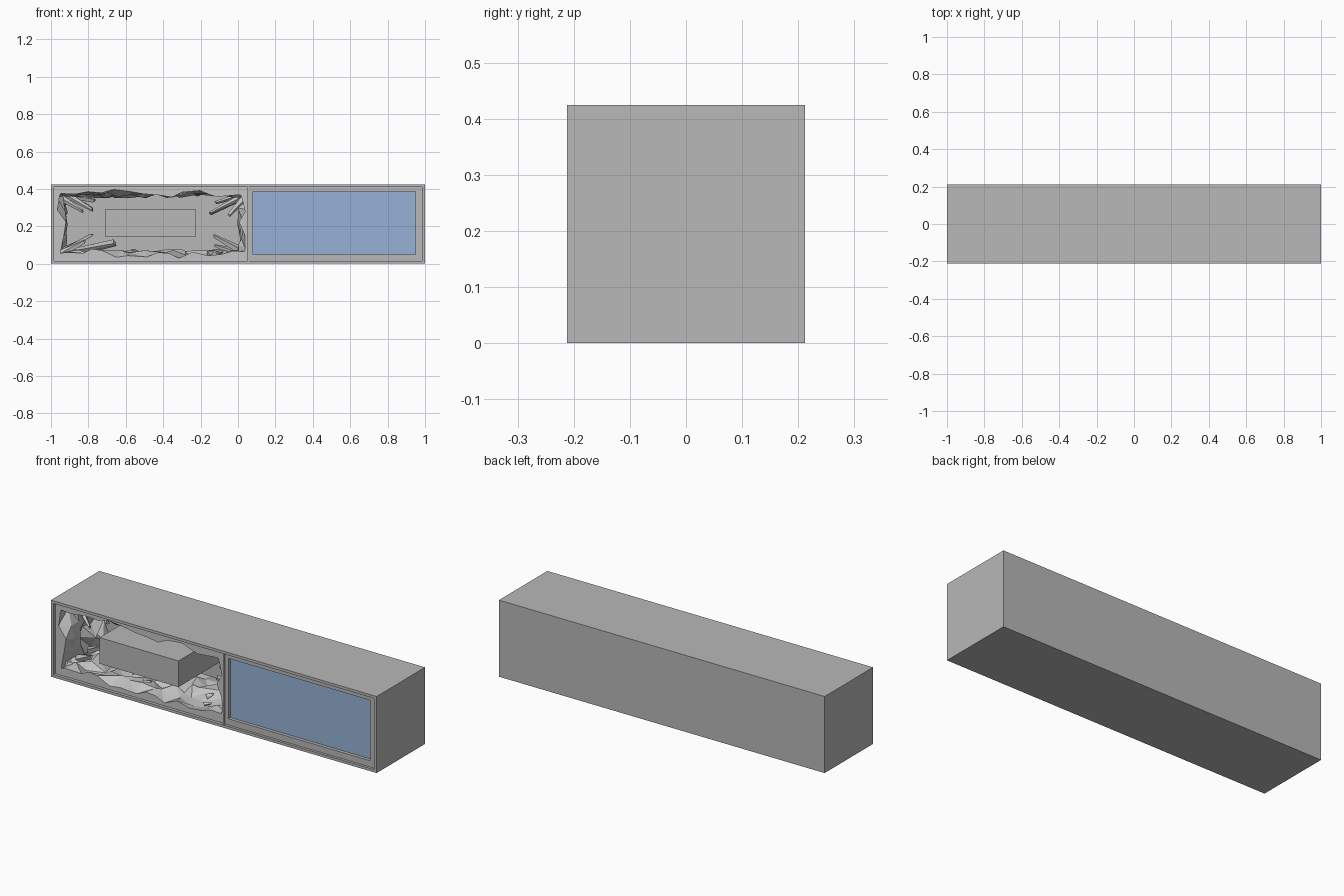
import bpy, bmesh, random
from mathutils import Vector

if "Cube" in bpy.data.objects:
    bpy.data.objects.remove(bpy.data.objects["Cube"])

random.seed(7)


def mat(name, col):
    m = bpy.data.materials.new(name)
    m.diffuse_color = (*col, 1)
    m.use_nodes = True
    m.node_tree.nodes["Principled BSDF"].inputs["Base Color"].default_value = m.diffuse_color
    return m


GREY = mat("grey", (0.48, 0.48, 0.48))
ROCK = mat("rock_grey", (0.55, 0.55, 0.55))
BLUE = mat("glass_blue", (0.30, 0.45, 0.68))


def finish(name, bm, material):
    me = bpy.data.meshes.new(name)
    bm.to_mesh(me)
    bm.free()
    me.materials.append(material)
    ob = bpy.data.objects.new(name, me)
    bpy.context.collection.objects.link(ob)
    return ob


def box(name, x0, x1, y0, y1, z0, z1, material=GREY):
    bm = bmesh.new()
    bmesh.ops.create_cube(bm, size=1)
    for v in bm.verts:
        v.co = Vector(((x0 + x1) / 2 + v.co.x * (x1 - x0),
                       (y0 + y1) / 2 + v.co.y * (y1 - y0),
                       (z0 + z1) / 2 + v.co.z * (z1 - z0)))
    return finish(name, bm, material)


def rock_sheet(name, origin, u, v, n, nu, nv, low, high):
    """Jagged low-poly rock lining: jittered grid raised along n."""
    o, u, v, n = map(Vector, (origin, u, v, n))
    bm = bmesh.new()
    rows = []
    for j in range(-1, nv + 1):                 # row -1 closes the front edge
        row = []
        for i in range(nu + 1):
            a, b = i / nu, max(j, 0) / nv
            if 0 < i < nu:
                a += random.uniform(-0.35, 0.35) / nu
            if 0 < j < nv:
                b += random.uniform(-0.35, 0.35) / nv
            h = 0 if j < 0 else random.uniform(low, high)
            row.append(bm.verts.new(o + u * a + v * b + n * h))
        rows.append(row)
    for r0, r1 in zip(rows, rows[1:]):
        for i in range(nu):
            a, b, c, d = r0[i], r0[i + 1], r1[i + 1], r1[i]
            tris = [(a, b, c), (a, c, d)] if random.random() < 0.5 else [(a, b, d), (b, c, d)]
            for t in tris:
                bm.faces.new(t)
    bm.normal_update()
    if sum(f.normal.dot(n) for f in bm.faces) < 0:
        bmesh.ops.reverse_faces(bm, faces=bm.faces)
    return finish(name, bm, ROCK)


def shard(name, p, q, r):
    """Five-sided splinter of rock from root p to a blunt tip q."""
    p, q = Vector(p), Vector(q)
    bm = bmesh.new()
    bmesh.ops.create_cone(bm, cap_ends=True, segments=5, radius1=r,
                          radius2=r * 0.45, depth=(q - p).length)
    rot = (q - p).to_track_quat('Z', 'Y').to_matrix()
    for v in bm.verts:
        jitter = Vector([random.uniform(-0.3, 0.3) * r for _ in range(3)])
        v.co = rot @ (v.co + jitter) + (p + q) / 2
    return finish(name, bm, ROCK)


W, D, H, T = 1.0, 0.212, 0.425, 0.015
BACK = D - T

# Cabinet shell, open at the front
box("bottom_panel", -W, W, -D, D, 0, T)
box("top_panel", -W, W, -D, D, H - T, H)
box("left_panel", -W, -W + T, -D, D, T, H - T)
box("right_panel", W - T, W, -D, D, T, H - T)
box("back_panel", -W + T, W - T, BACK, D, T, H - T)
box("divider", 0.05, 0.06, -0.205, BACK, T, H - T)

# Window frame and glass in the right bay
FY0, FY1 = -0.198, -0.170
box("frame_left", 0.06, 0.08, FY0, FY1, T, H - T)
box("frame_right", 0.95, W - T, FY0, FY1, T, H - T)
box("frame_bottom", 0.08, 0.95, FY0, FY1, T, 0.05)
box("frame_top", 0.08, 0.95, FY0, FY1, 0.385, H - T)
box("window_glass", 0.08, 0.95, -0.180, -0.172, 0.05, 0.385, BLUE)

# Floating block in the left bay
box("centre_block", -0.71, -0.225, -0.20, BACK, 0.145, 0.29)

# Rock lining on floor, ceiling and both side walls
Y0, DY = -0.195, 0.392
L, R = -W + T, 0.05
rock_sheet("floor_rocks", (L, Y0, T), (R - L, 0, 0), (0, DY, 0), (0, 0, 1), 15, 6, 0.012, 0.065)
rock_sheet("ceiling_rocks", (L, Y0, H - T), (R - L, 0, 0), (0, DY, 0), (0, 0, -1), 15, 6, 0.012, 0.06)
rock_sheet("left_wall_rocks", (L, Y0, T), (0, 0, H - 2 * T), (0, DY, 0), (1, 0, 0), 6, 6, 0.012, 0.075)
rock_sheet("right_wall_rocks", (R, Y0, T), (0, 0, H - 2 * T), (0, DY, 0), (-1, 0, 0), 6, 6, 0.01, 0.055)

# Splinters leaning out of the four corners: root x, z -> tip x, z, depth, radius
splinters = [(-0.94, 0.38, -0.78, 0.29, 0.00, 0.025), (-0.93, 0.37, -0.77, 0.34, 0.10, 0.022),
             (-0.94, 0.35, -0.83, 0.28, -0.08, 0.018),
             (-0.95, 0.06, -0.78, 0.155, 0.02, 0.024), (-0.93, 0.05, -0.66, 0.11, 0.10, 0.030),
             (-0.95, 0.05, -0.82, 0.12, -0.08, 0.020),
             (0.03, 0.36, -0.15, 0.27, 0.04, 0.022), (0.03, 0.37, -0.12, 0.33, 0.11, 0.020),
             (0.03, 0.34, -0.05, 0.26, -0.06, 0.018),
             (0.03, 0.06, -0.13, 0.15, 0.03, 0.022), (0.02, 0.05, -0.12, 0.10, 0.11, 0.022)]
for k, (x0, z0, x1, z1, y, r) in enumerate(splinters):
    shard(f"rock_splinter_{k + 1}", (x0, y + 0.03, z0), (x1, y - 0.03, z1), r)

# Small loose stones scattered over the floor and ceiling rocks
for k in range(12):
    x = random.uniform(-0.9, -0.02)
    z = 0.055 if k % 2 else 0.375
    y = random.uniform(-0.15, 0.15)
    shard(f"loose_stone_{k + 1}", (x, y, z), (x + 0.03, y + 0.02, z + 0.01), 0.014)
